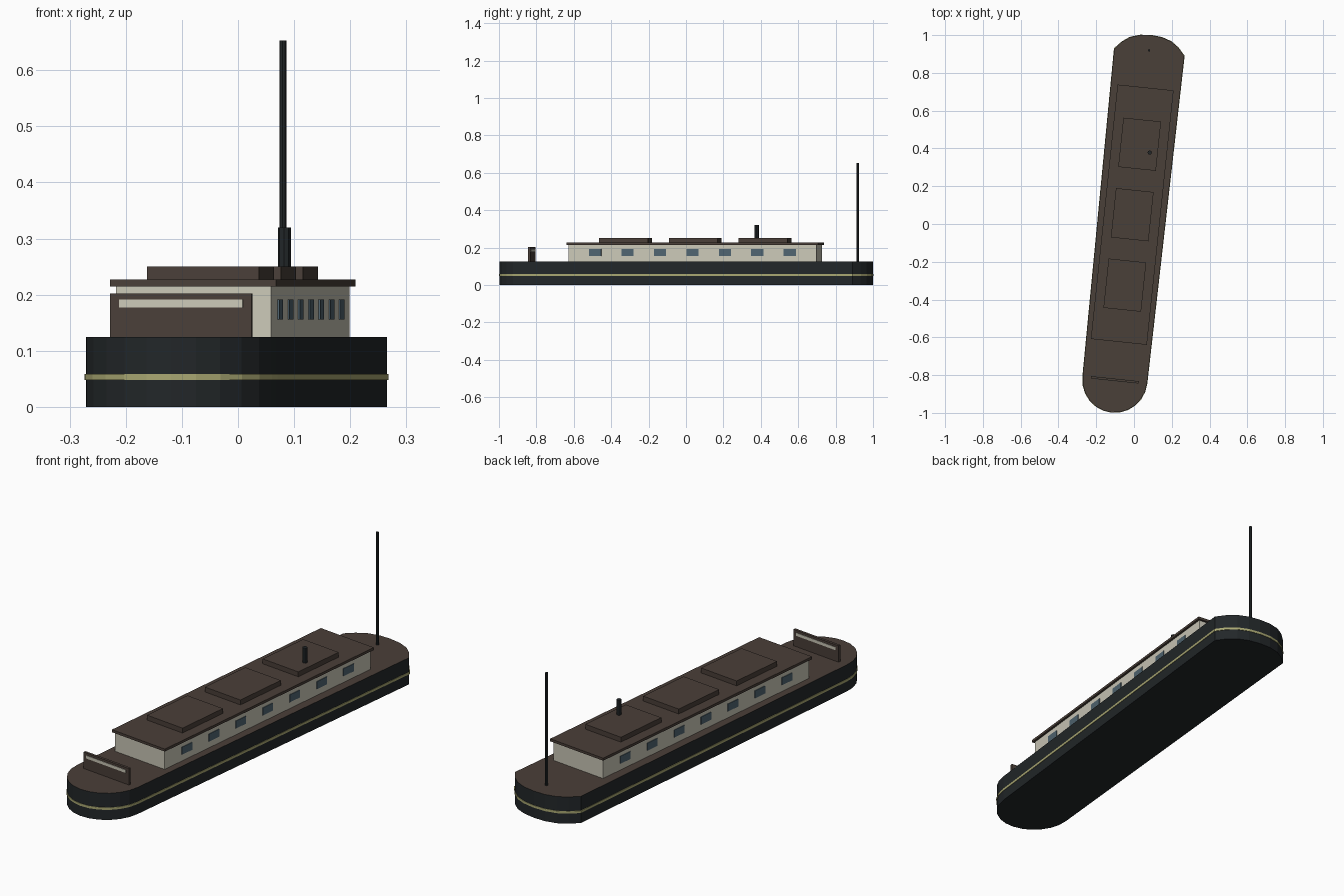
import bpy, bmesh, math
from mathutils import Matrix, Vector

if "Cube" in bpy.data.objects:
    bpy.data.objects.remove(bpy.data.objects["Cube"])

# The boat lies 6 degrees off the y axis, with its centreline slightly left of centre
PLACE = Matrix.Rotation(math.radians(-6), 4, 'Z') @ Matrix.Translation((-0.0145, 0, 0))
MID = 0.048   # cabin centre along the boat


def material(name, rgb):
    m = bpy.data.materials.new(name)
    m.diffuse_color = (*rgb, 1)
    m.use_nodes = True
    m.node_tree.nodes["Principled BSDF"].inputs["Base Color"].default_value = m.diffuse_color
    return m


DARK = material("dark_hull", (0.016, 0.020, 0.022))
BROWN = material("brown_deck", (0.068, 0.050, 0.040))
CREAM = material("cream", (0.60, 0.58, 0.48))
YELLOW = material("pale_yellow", (0.40, 0.39, 0.17))
GLASS = material("blue_grey_glass", (0.08, 0.13, 0.165))


def finish(name, bm, *mats):
    bmesh.ops.recalc_face_normals(bm, faces=bm.faces)
    bm.transform(PLACE)
    me = bpy.data.meshes.new(name)
    bm.to_mesh(me)
    bm.free()
    for m in mats:
        me.materials.append(m)
    ob = bpy.data.objects.new(name, me)
    bpy.context.collection.objects.link(ob)
    return ob


def box(name, centre, size, mat):
    bm = bmesh.new()
    bmesh.ops.create_cube(bm, size=1)
    bm.transform(Matrix.Translation(centre) @ Matrix.Diagonal((*size, 1)))
    return finish(name, bm, mat)


def pole(name, x, y, z0, z1, r, mat, sides=8):
    bm = bmesh.new()
    bmesh.ops.create_cone(bm, cap_ends=True, segments=sides, radius1=r, radius2=r, depth=z1 - z0)
    bm.transform(Matrix.Translation((x, y, (z0 + z1) / 2)))
    return finish(name, bm, mat)


def prism(name, outline, z0, z1, *mats):
    bm = bmesh.new()
    face = bm.faces.new([bm.verts.new((x, y, z0)) for x, y in outline])
    ext = bmesh.ops.extrude_face_region(bm, geom=[face])["geom"]
    bmesh.ops.translate(bm, vec=(0, 0, z1 - z0),
                        verts=[g for g in ext if isinstance(g, bmesh.types.BMVert)])
    bm.normal_update()
    if len(mats) > 1:
        for f in bm.faces:
            if all(v.co.z > z1 - 1e-4 for v in f.verts):
                f.material_index = 1
    return finish(name, bm, *mats)


# Hull outline: rounded stern, nearly straight sides, faceted bow
half = [(0.171 * math.sin(math.radians(a)), -0.83 - 0.174 * math.cos(math.radians(a)))
        for a in range(15, 91, 15)]
half += [(0.186, 0.912), (0.150, 0.952), (0.110, 0.981), (0.058, 0.998)]
outline = [(0, -1.004)] + half + [(0, 1.003)] + [(-x, y) for x, y in reversed(half)]
prism("hull", outline, 0, 0.125, DARK, BROWN)
prism("hull_stripe", [(x * 1.012, y * 1.002) for x, y in outline], 0.048, 0.059, YELLOW)

# Cabin and roof
box("cabin", (0, MID, 0.17), (0.278, 1.334, 0.09), CREAM)
box("cabin_roof", (0, MID, 0.221), (0.298, 1.354, 0.012), BROWN)

# Roof hatches
for i in (-1, 0, 1):
    box(f"roof_hatch_{i + 2}", (0, MID + 0.375 * i, 0.2385), (0.2, 0.262, 0.023), BROWN)

# Windows on both sides
for side, sx in (("left", -1), ("right", 1)):
    for i in range(7):
        box(f"window_{side}_{i + 1}", (sx * 0.139, MID + 0.1745 * (i - 3), 0.1735),
            (0.006, 0.066, 0.035), GLASS)

# Mast and stove pipe, placed from their positions on the grid
inv = PLACE.inverted()
mast = inv @ Vector((0.080, 0.919, 0))
pipe = inv @ Vector((0.083, 0.378, 0))
pole("mast", mast.x, mast.y, 0.12, 0.653, 0.0065, DARK)
pole("stove_pipe", pipe.x, pipe.y, 0.24, 0.32, 0.0115, DARK)

# Stern board with a pale strip
box("stern_board", (0, -0.831, 0.163), (0.254, 0.012, 0.078), BROWN)
box("stern_board_strip", (0, -0.831, 0.184), (0.222, 0.016, 0.014), CREAM)
